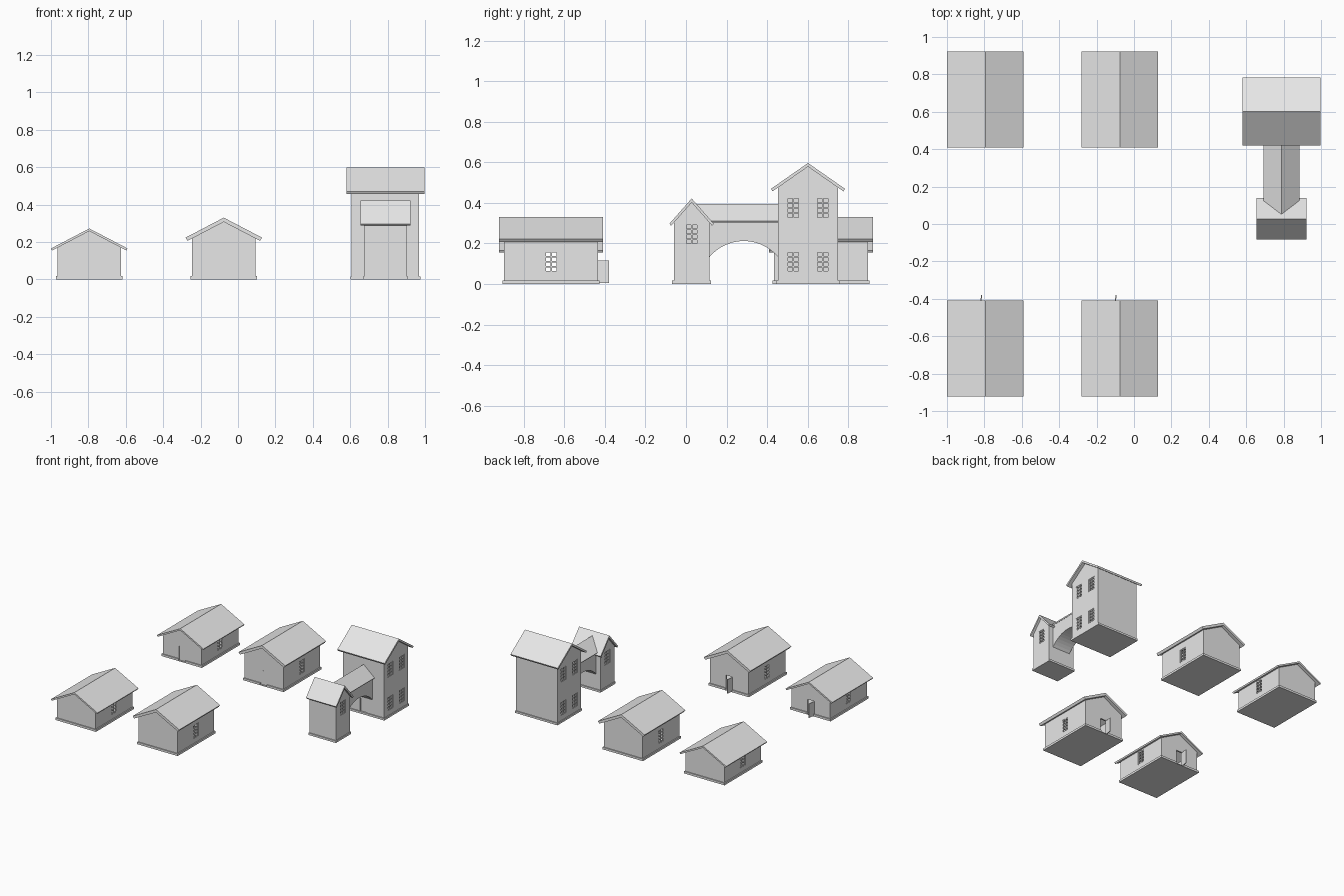
import bpy, bmesh, math
from mathutils import Matrix, Vector

if "Cube" in bpy.data.objects:
    bpy.data.objects.remove(bpy.data.objects["Cube"])

# One plain material for everything
grey = bpy.data.materials.new("plain_grey")
grey.use_nodes = True
grey.diffuse_color = (0.8, 0.8, 0.8, 1)
grey.node_tree.nodes["Principled BSDF"].inputs["Base Color"].default_value = (0.8, 0.8, 0.8, 1)


def finish(bm, name):
    bmesh.ops.recalc_face_normals(bm, faces=bm.faces)
    mesh = bpy.data.meshes.new(name)
    bm.to_mesh(mesh)
    bm.free()
    mesh.materials.append(grey)
    obj = bpy.data.objects.new(name, mesh)
    bpy.context.scene.collection.objects.link(obj)
    return obj


def boxes(name, spans):
    """Axis-aligned boxes, each given as (x0, x1, y0, y1, z0, z1)."""
    bm = bmesh.new()
    for x0, x1, y0, y1, z0, z1 in spans:
        centre = Vector((x0 + x1, y0 + y1, z0 + z1)) / 2
        size = Matrix.Diagonal((abs(x1 - x0), abs(y1 - y0), abs(z1 - z0), 1))
        bmesh.ops.create_cube(bm, size=1, matrix=Matrix.Translation(centre) @ size)
    return finish(bm, name)


def prism(name, profile, axis, start, end):
    """Extrude a (horizontal, z) profile along the x or y axis."""
    bm = bmesh.new()
    put = (lambda u, z, d: (d, u, z)) if axis == "x" else (lambda u, z, d: (u, d, z))
    face = bm.faces.new([bm.verts.new(put(u, z, start)) for u, z in profile])
    new = bmesh.ops.extrude_face_region(bm, geom=[face])["geom"]
    step = Vector(put(0, 0, end - start))
    bmesh.ops.translate(bm, vec=step, verts=[v for v in new if isinstance(v, bmesh.types.BMVert)])
    return finish(bm, name)


def cut(obj, cutters):
    """Subtract the cutters, bake the result and drop the cutters."""
    for c in cutters:
        mod = obj.modifiers.new("cut", "BOOLEAN")
        mod.operation, mod.solver, mod.object = "DIFFERENCE", "EXACT", c
        c.hide_render = True
    bpy.context.view_layer.update()
    baked = bpy.data.meshes.new_from_object(obj.evaluated_get(bpy.context.evaluated_depsgraph_get()))
    obj.modifiers.clear()
    obj.data = baked
    for c in cutters:
        bpy.data.objects.remove(c)


def gable(mid, half, side, apex, base=0.0):
    return [(mid - half, base), (mid + half, base), (mid + half, side), (mid, apex), (mid - half, side)]


def roof(name, mid, half, apex, eave, thick, lip, axis, start, end):
    """Folded slab whose eaves are cut square to the slope."""
    under = eave - thick + lip * (apex - eave) / half
    prism(name, [(mid - half, eave), (mid, apex), (mid + half, eave),
                 (mid + half - lip, under), (mid, apex - thick), (mid - half + lip, under)],
          axis, start, end)


WIN_W, WIN_H, BAR = 0.066, 0.106, 0.007


def window_hole(x0, x1, y, z):
    return boxes("window_cutter", [(x0, x1, y - WIN_W / 2, y + WIN_W / 2, z - WIN_H / 2, z + WIN_H / 2)])


def window_bars(name, x0, x1, y, z):
    """Frame with two columns and four rows of panes."""
    w, h, b = WIN_W / 2, WIN_H / 2, BAR / 2
    spans = []
    for i in range(3):
        c = y + (i - 1) * (w - b)
        spans.append((x0, x1, c - b, c + b, z - h, z + h))
    for i in range(5):
        c = z + (i / 2 - 1) * (h - b)
        spans.append((x0, x1, y - w, y + w, c - b, c + b))
    boxes(name, spans)


def house(name, cx, cy, facing, door_open, tall):
    """Hollow cottage; facing is the y direction of its door."""
    apex, eave, thick, lip = (0.33, 0.223, 0.023, 0.012) if tall else (0.272, 0.165, 0.014, 0.006)
    half, deep, wall = 0.17, 0.231, 0.012
    slope = (apex - eave) / 0.205
    top = apex - thick + 0.002
    walls = prism(name + "_walls", gable(cx, half, top - half * slope, top), "y", cy - deep, cy + deep)
    room = prism("room_cutter", gable(cx, half - wall, top - half * slope - 0.004, top - 0.012, 0.006),
                 "y", cy - deep + wall, cy + deep - wall)
    front = cy + facing * deep

    def doorway():
        return boxes("door_cutter", [(cx - 0.028, cx + 0.028, front - facing * 0.02,
                                      front + facing * 0.03, 0.005, 0.118)])
    cut(walls, [room, doorway(), window_hole(cx - 0.3, cx + 0.3, cy, 0.11)])
    plinth = boxes(name + "_plinth", [(cx - 0.178, cx + 0.178, cy - deep - 0.008, cy + deep + 0.008, 0, 0.017)])
    cut(plinth, [doorway()])
    roof(name + "_roof", cx, 0.205, apex, eave, thick, lip, "y", cy - 0.257, cy + 0.257)
    for side in (-1, 1):
        window_bars(name + "_window", cx + side * (half - 0.011), cx + side * (half - 0.002), cy, 0.11)
    # Door leaf, hinged at one jamb
    leaf = boxes(name + "_door", [(0, 0.055, -0.003, 0.003, 0.004, 0.116)])
    leaf.location = (cx - 0.027, front - facing * (0 if door_open else 0.006), 0)
    leaf.rotation_euler.z = facing * math.radians(82) if door_open else 0


for row, facing in (("front", 1), ("back", -1)):
    for column, cx, tall in (("short", -0.795, False), ("tall", -0.076, True)):
        house(f"{row}_{column}_house", cx, -facing * 0.666, facing, row == "front", tall)


def block(name, cx, hx, cy, hy, side, apex, spots):
    """Solid gatehouse block with recessed windows on both gables."""
    body = prism(name + "_walls", gable(cy, hy, side, apex), "x", cx - hx, cx + hx)
    holes = []
    for s in (-1, 1):
        face = cx + s * hx
        for y, z in spots:
            holes.append(window_hole(face - s * 0.012, face + s * 0.02, y, z))
            window_bars(name + "_window", face - s * 0.013, face - s * 0.003, y, z)
    boxes(name + "_plinth", [(cx - hx - 0.006, cx + hx + 0.006, cy - hy - 0.008, cy + hy + 0.008, 0, 0.016)])
    return body, holes


GX = 0.788
# Main tower with a closed door under the bridge
tower, holes = block("tower", GX, 0.181, 0.602, 0.148, 0.476, 0.58,
                     [(0.602 + s * 0.072, z) for s in (-1, 1) for z in (0.11, 0.375)])
holes.append(boxes("tower_door_cutter", [(GX - 0.03, GX + 0.03, 0.43, 0.464, 0.016, 0.12)]))
cut(tower, holes)
boxes("tower_door", [(GX - 0.028, GX + 0.028, 0.459, 0.466, 0.016, 0.118)])
roof("tower_roof", 0.602, 0.182, 0.597, 0.47, 0.018, 0.007, "x", GX - 0.208, GX + 0.208)

# Small gate tower
gate, holes = block("gate", GX, 0.115, 0.028, 0.088, 0.302, 0.402, [(0.028, 0.245)])
cut(gate, holes)
roof("gate_roof", 0.028, 0.11, 0.422, 0.297, 0.02, 0.009, "x", GX - 0.133, GX + 0.133)

# Covered bridge with a segmental arch
mid, span, rise, crown = 0.285, 0.17, 0.08, 0.212
radius = (span ** 2 + rise ** 2) / (2 * rise)
swing = math.asin(span / radius)
arch = []
for i in range(17):
    a = swing * (i / 8 - 1)
    arch.append((mid + radius * math.sin(a), crown - radius + radius * math.cos(a)))
left, right = mid - span - 0.01, mid + span + 0.005
prism("bridge_walls", [(left, crown - rise)] + arch + [(right, crown - rise), (right, 0.318), (left, 0.318)],
      "x", GX - 0.078, GX + 0.078)
roof("bridge_roof", GX, 0.096, 0.395, 0.312, 0.014, 0.006, "y", 0.03, 0.46)
